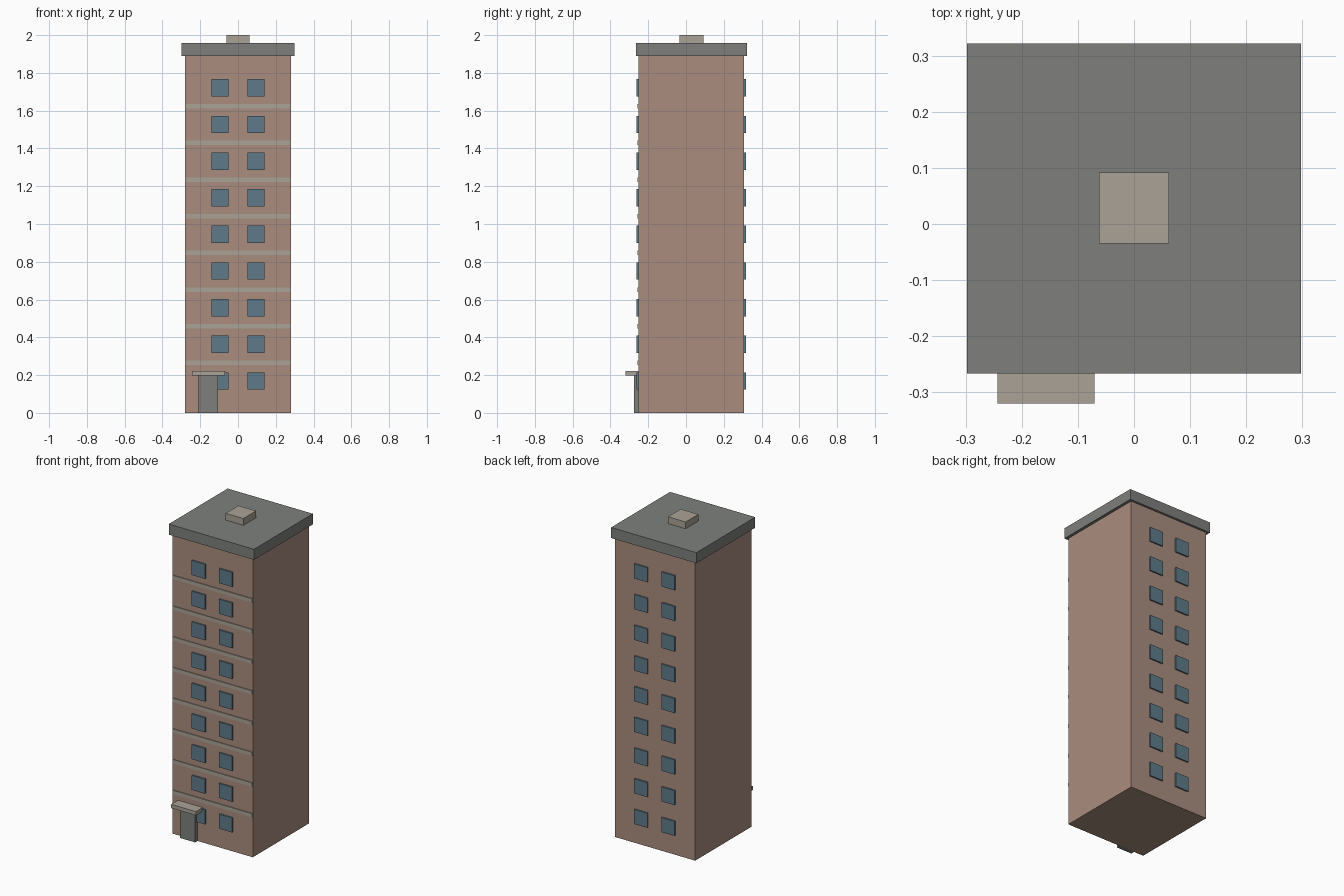
import bpy
import bmesh
from mathutils import Matrix, Vector

cube = bpy.data.objects.get("Cube")
if cube:
    bpy.data.objects.remove(cube, do_unlink=True)


def make_material(name, rgb):
    mat = bpy.data.materials.new(name)
    mat.use_nodes = True
    colour = (*rgb, 1)
    mat.diffuse_color = colour
    bsdf = mat.node_tree.nodes["Principled BSDF"]
    bsdf.inputs["Base Color"].default_value = colour
    bsdf.inputs["Roughness"].default_value = 0.9
    return mat


brick = make_material("dusty_brick", (0.40, 0.265, 0.21))
stone = make_material("pale_stone", (0.40, 0.365, 0.305))
grey = make_material("roof_grey", (0.21, 0.217, 0.202))
glass = make_material("window_blue", (0.113, 0.198, 0.255))


def box(name, x, y, z, mat):
    """Box spanning the (low, high) range given for each axis."""
    spans = (x, y, z)
    centre = Vector([(lo + hi) / 2 for lo, hi in spans])
    size = [hi - lo for lo, hi in spans]
    bm = bmesh.new()
    bmesh.ops.create_cube(bm, size=1, matrix=Matrix.LocRotScale(None, None, size))
    mesh = bpy.data.meshes.new(name)
    bm.to_mesh(mesh)
    bm.free()
    mesh.materials.append(mat)
    obj = bpy.data.objects.new(name, mesh)
    obj.location = centre
    bpy.context.collection.objects.link(obj)
    return obj


HALF = 0.28
FRONT, BACK = -0.252, 0.308
FLOORS, PITCH = 9, 0.194
WALL_TOP = 1.89
ROOF_TOP = 1.957

# Tower, roof slab and rooftop hatch
box("tower_walls", (-HALF, HALF), (FRONT, BACK), (0, WALL_TOP), brick)
box("roof_slab", (-0.298, 0.298), (-0.266, 0.322), (WALL_TOP, ROOF_TOP), grey)
box("rooftop_hatch", (-0.062, 0.062), (-0.035, 0.092), (ROOF_TOP, 2), stone)

# Paired windows on the front and back of every floor
for floor in range(FLOORS):
    z = 0.169 + floor * PITCH
    for side, x in (("left", 0.095), ("right", -0.095)):
        for face, wall, out in (("front", FRONT, -1), ("back", BACK, 1)):
            span = sorted((wall - out * 0.005, wall + out * 0.009))
            box(f"{face}_window_{side}_{floor + 1}", (x - 0.046, x + 0.046),
                span, (z - 0.046, z + 0.046), glass)

# Stone bands between the floors on the front
for floor in range(FLOORS - 1):
    z = 0.265 + floor * PITCH
    box(f"floor_band_{floor + 1}", (-0.277, 0.277), (FRONT - 0.005, FRONT + 0.005),
        (z - 0.012, z + 0.012), stone)

# Entrance door and canopy
box("entrance_door", (-0.212, -0.106), (-0.276, FRONT + 0.005), (0, 0.198), grey)
box("entrance_canopy", (-0.243, -0.07), (-0.32, FRONT + 0.005), (0.197, 0.221), stone)
